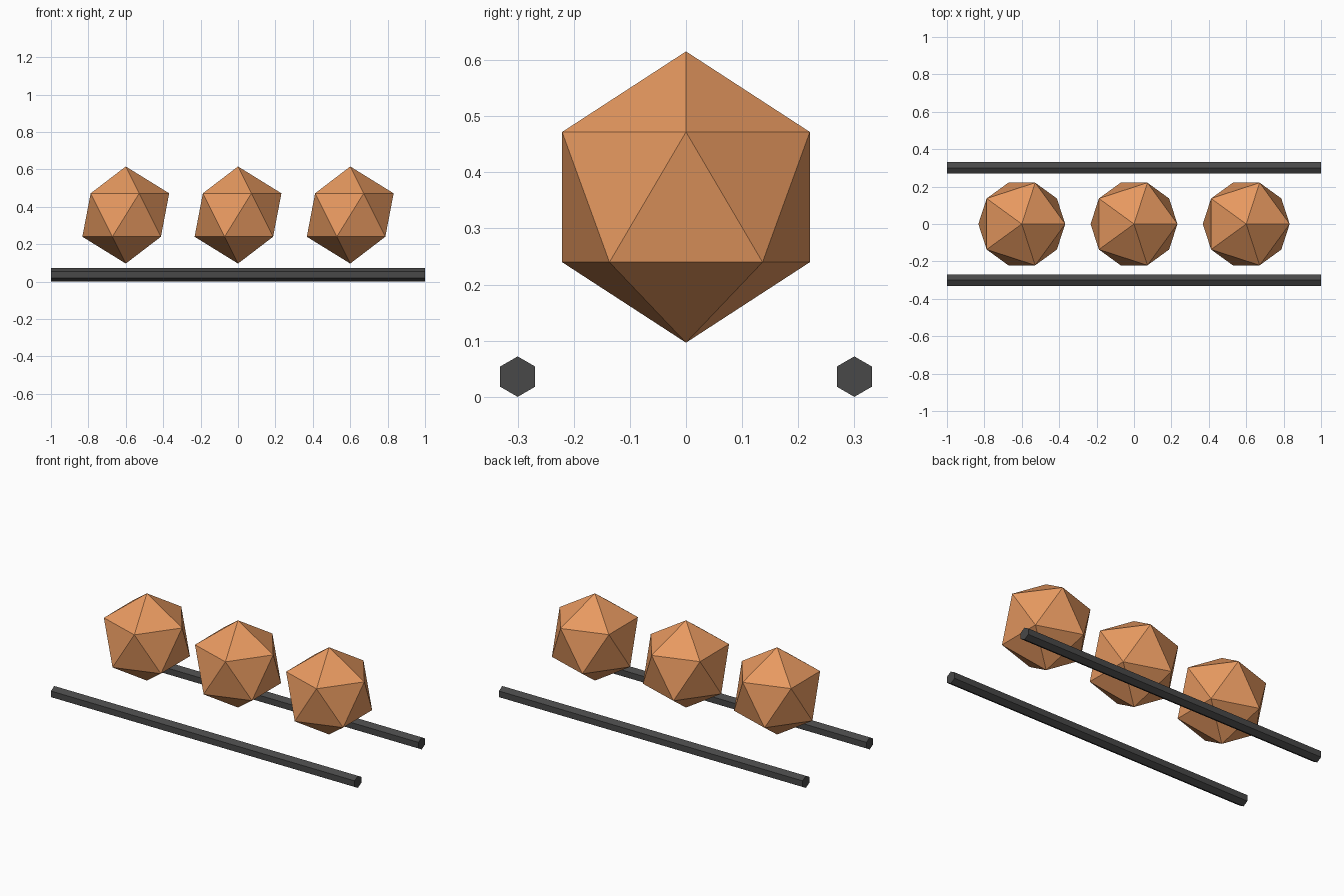
import bpy
from math import pi

cube = bpy.data.objects.get("Cube")
if cube:
    bpy.data.objects.remove(cube, do_unlink=True)


def make_material(name, rgb):
    mat = bpy.data.materials.new(name)
    mat.use_nodes = True
    colour = (*rgb, 1.0)
    mat.diffuse_color = colour
    mat.node_tree.nodes["Principled BSDF"].inputs["Base Color"].default_value = colour
    return mat


copper = make_material("copper_orange", (0.8, 0.32, 0.117))
charcoal = make_material("charcoal_grey", (0.065, 0.065, 0.065))


def finish(name, mat):
    obj = bpy.context.object
    obj.name = name
    obj.data.materials.append(mat)


# Row of three faceted balls, floating between the rails
for name, x in (("right", -0.6), ("middle", 0.0), ("left", 0.6)):
    bpy.ops.mesh.primitive_ico_sphere_add(
        subdivisions=1, radius=0.2595, location=(x, 0, 0.356))
    finish(name + "_ball", copper)

# Two hexagonal rails along x, each with an edge uppermost
RAIL_RADIUS = 0.036
for name, y in (("front", -0.3), ("back", 0.3)):
    bpy.ops.mesh.primitive_cylinder_add(
        vertices=6, radius=RAIL_RADIUS, depth=2.0,
        location=(0, y, RAIL_RADIUS), rotation=(pi / 2, 0, pi / 2))
    finish(name + "_rail", charcoal)
